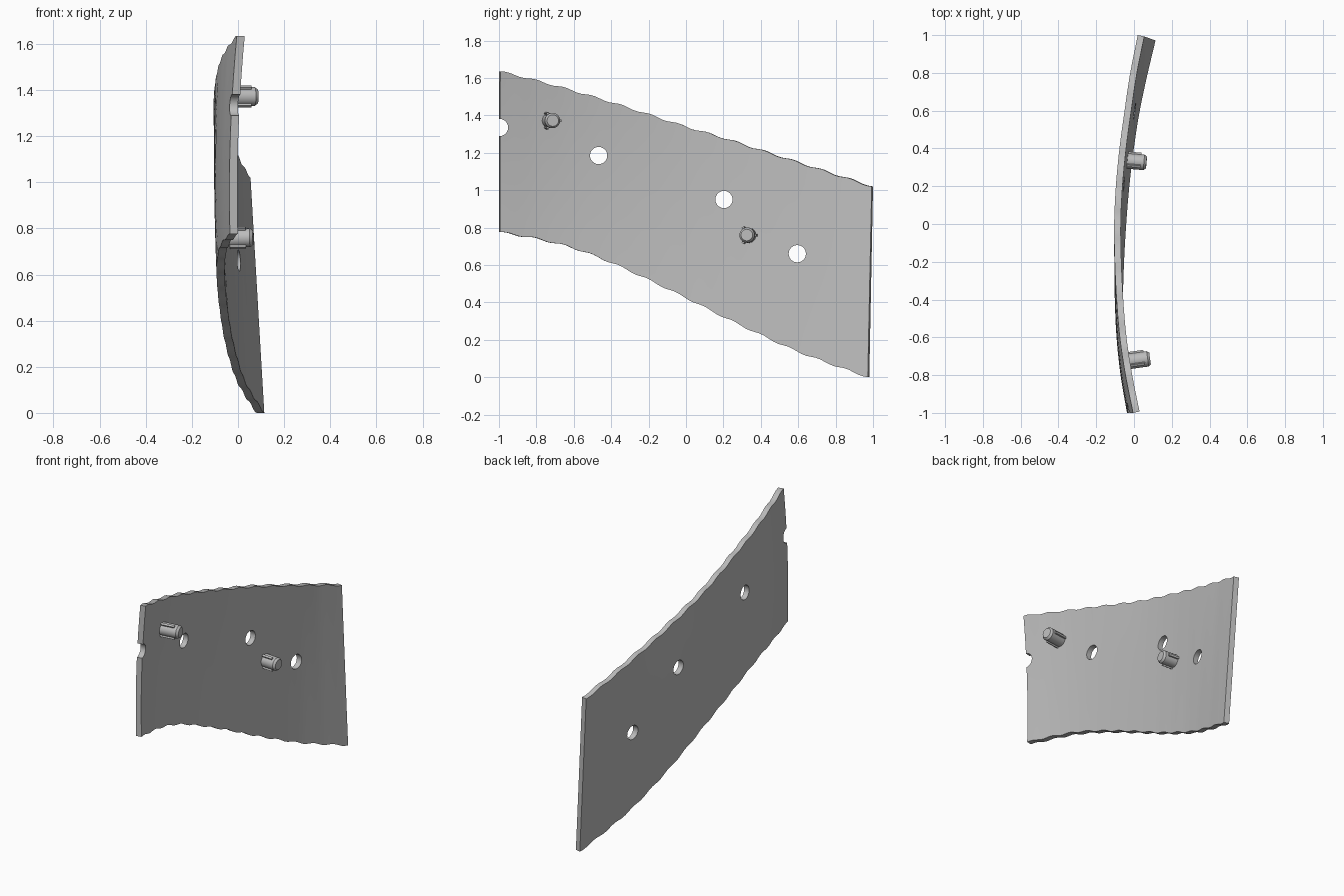
import bpy, bmesh, math
from mathutils import Vector, Matrix

if "Cube" in bpy.data.objects:
    bpy.data.objects.remove(bpy.data.objects["Cube"])

THICK = 0.035
# Edge curves sampled every 0.2 along the length (y = -1 .. 1)
TOP_Z = [1.635, 1.585, 1.53, 1.47, 1.405, 1.34, 1.28, 1.215, 1.15, 1.085, 1.02]
LOW_Z = [0.775, 0.74, 0.69, 0.615, 0.525, 0.43, 0.33, 0.235, 0.145, 0.07, 0.0]
TOP_X = [-0.005, -0.045, -0.075, -0.092, -0.102, -0.105, -0.096, -0.077, -0.05, -0.02, 0.02]
LOW_X = [-0.035, -0.068, -0.087, -0.093, -0.088, -0.077, -0.061, -0.038, -0.008, 0.033, 0.08]

grey = bpy.data.materials.new("grey")
grey.diffuse_color = (0.5, 0.5, 0.5, 1)
grey.use_nodes = True
grey.node_tree.nodes["Principled BSDF"].inputs["Base Color"].default_value = grey.diffuse_color


def sample(values, u):
    """Smooth interpolation through evenly spaced values, u in 0..1."""
    n = len(values) - 1
    i = min(int(u * n), n - 1)
    f = u * n - i
    b, c = values[i], values[i + 1]
    a = values[i - 1] if i > 0 else 2 * b - c
    d = values[i + 2] if i + 2 <= n else 2 * c - b
    return b + 0.5 * f * (c - a + f * (2 * a - 5 * b + 4 * c - d + f * (3 * (b - c) + d - a)))


def outer(u, t):
    """Point on the outer face: u along the length, t from bottom to top."""
    ripple = 0.005 * math.sin(2 * math.pi * 13 * u)
    z = sample(LOW_Z, u) * (1 - t) + sample(TOP_Z, u) * t + ripple
    x = sample(LOW_X, u) * (1 - t) + sample(TOP_X, u) * t
    x -= 0.013 * (1 - u) * 4 * t * (1 - t)
    y = -1 + u * (1.98 + 0.02 * t)
    return Vector((x, y, z))


def finish(obj, bm, angle):
    bmesh.ops.recalc_face_normals(bm, faces=bm.faces)
    bm.to_mesh(obj.data)
    bm.free()
    obj.data.materials.append(grey)


def new_object(name):
    obj = bpy.data.objects.new(name, bpy.data.meshes.new(name))
    bpy.context.collection.objects.link(obj)
    return obj


def smooth(obj, angle):
    bpy.ops.object.select_all(action='DESELECT')
    obj.select_set(True)
    bpy.context.view_layer.objects.active = obj
    bpy.ops.object.shade_smooth_by_angle(angle=math.radians(angle))


# Curved plate: outer and inner grids joined around the rim
plate = new_object("curved_plate")
bm = bmesh.new()
NU, NT = 78, 10
skins = [[], []]
for i in range(NU + 1):
    u = i / NU
    cols = [[], []]
    for j in range(NT + 1):
        t = j / NT
        p = outer(u, t)
        d = outer(min(u + 0.02, 1), t) - outer(max(u - 0.02, 0), t)
        normal = Vector((d.y, -d.x, 0)).normalized()
        cols[0].append(bm.verts.new(p))
        cols[1].append(bm.verts.new(p + normal * THICK))
    skins[0].append(cols[0])
    skins[1].append(cols[1])
for s in skins:
    for i in range(NU):
        for j in range(NT):
            bm.faces.new((s[i][j], s[i + 1][j], s[i + 1][j + 1], s[i][j + 1]))
o, n = skins
for i in range(NU):
    for j in (0, NT):
        bm.faces.new((o[i][j], o[i + 1][j], n[i + 1][j], n[i][j]))
for j in range(NT):
    for i in (0, NU):
        bm.faces.new((o[i][j], o[i][j + 1], n[i][j + 1], n[i][j]))
finish(plate, bm, 30)

# Through holes and the half-round notch at the front end
bpy.context.view_layer.objects.active = plate
for y, z in ((-0.997, 1.335), (-0.467, 1.185), (0.203, 0.95), (0.595, 0.66)):
    bpy.ops.mesh.primitive_cylinder_add(vertices=32, radius=0.046, depth=0.6,
                                        location=(0, y, z), rotation=(0, math.pi / 2, 0))
    cutter = bpy.context.object
    cutter.name = "hole_cutter"
    cutter.hide_render = True
    mod = plate.modifiers.new("hole", 'BOOLEAN')
    mod.operation, mod.solver, mod.object = 'DIFFERENCE', 'EXACT', cutter
    bpy.context.view_layer.objects.active = plate
    bpy.ops.object.modifier_apply(modifier=mod.name)
    bpy.data.objects.remove(cutter, do_unlink=True)
smooth(plate, 30)


# Locating pegs: chamfered cylinders with three crush ribs
def peg(name, start, end):
    start, end = Vector(start), Vector(end)
    length = (end - start).length
    obj = new_object(name)
    bm = bmesh.new()
    rings = []
    for r, h in ((0.041, 0), (0.041, length - 0.013), (0.031, length)):
        rings.append([bm.verts.new((r * math.cos(a), r * math.sin(a), h))
                      for a in (2 * math.pi * k / 24 for k in range(24))])
    for a, b in zip(rings, rings[1:]):
        for k in range(24):
            m = (k + 1) % 24
            bm.faces.new((a[k], a[m], b[m], b[k]))
    bm.faces.new(rings[0])
    bm.faces.new(rings[-1])
    for k in range(3):
        rib_len = length - 0.03
        turn = Matrix.Rotation(2 * math.pi * k / 3, 4, 'Z')
        place = Matrix.Translation((0.041, 0, rib_len / 2))
        size = Matrix.Diagonal((0.018, 0.014, rib_len, 1))
        bmesh.ops.create_cube(bm, size=1, matrix=turn @ place @ size)
    finish(obj, bm, 30)
    obj.matrix_world = Matrix.Translation(start) @ (end - start).to_track_quat('Z', 'Y').to_matrix().to_4x4()
    smooth(obj, 30)


peg("front_peg", (-0.045, -0.73, 1.372), (0.085, -0.712, 1.372))
peg("rear_peg", (-0.063, 0.336, 0.758), (0.066, 0.325, 0.76))
